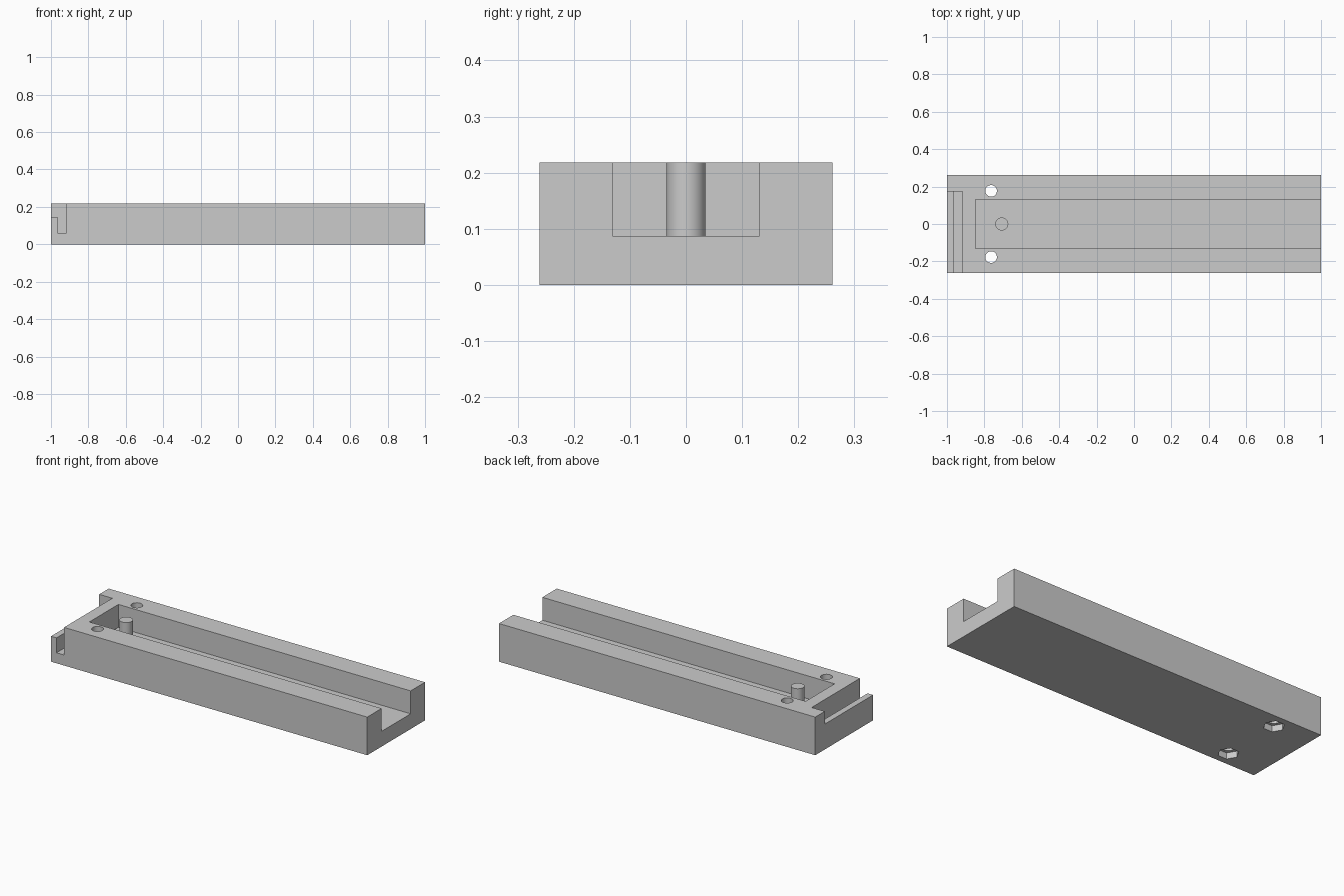
import bpy

cube = bpy.data.objects.get("Cube")
if cube:
    bpy.data.objects.remove(cube, do_unlink=True)

grey = bpy.data.materials.new("light_grey")
grey.use_nodes = True
grey.diffuse_color = (0.6, 0.6, 0.6, 1)
grey.node_tree.nodes["Principled BSDF"].inputs["Base Color"].default_value = (0.6, 0.6, 0.6, 1)

HALF_W, HEIGHT, FLOOR = 0.261, 0.218, 0.087
OVER = 0.1  # how far cutters reach past the surface


def box(name, low, high):
    mid = [(a + b) / 2 for a, b in zip(low, high)]
    bpy.ops.mesh.primitive_cube_add(size=1, location=mid)
    ob = bpy.context.object
    ob.name = name
    ob.scale = [b - a for a, b in zip(low, high)]
    bpy.ops.object.transform_apply(location=True, rotation=False, scale=True)
    return ob


def prism(name, x, y, radius, z0, z1, sides, turn=0):
    bpy.ops.mesh.primitive_cylinder_add(vertices=sides, radius=radius, depth=z1 - z0,
                                        location=(x, y, (z0 + z1) / 2),
                                        rotation=(0, 0, turn))
    ob = bpy.context.object
    ob.name = name
    bpy.ops.object.transform_apply(location=True, rotation=True, scale=True)
    return ob


def cut(target, cutter):
    cutter.hide_render = True
    mod = target.modifiers.new("cut", 'BOOLEAN')
    mod.operation = 'DIFFERENCE'
    mod.solver = 'EXACT'
    mod.object = cutter
    bpy.ops.object.select_all(action='DESELECT')
    target.select_set(True)
    bpy.context.view_layer.objects.active = target
    bpy.ops.object.modifier_apply(modifier=mod.name)
    bpy.data.objects.remove(cutter, do_unlink=True)


def finish(ob):
    ob.data.materials.clear()
    ob.data.materials.append(grey)
    bpy.ops.object.select_all(action='DESELECT')
    ob.select_set(True)
    bpy.context.view_layer.objects.active = ob
    bpy.ops.object.shade_smooth_by_angle(angle=0.5)


# Main block
body = box("channel_body", (-1, -HALF_W, 0), (1, HALF_W, HEIGHT))

# Long channel, open at one end
cut(body, box("channel_cutter", (-0.848, -0.131, FLOOR), (1 + OVER, 0.131, HEIGHT + OVER)))

# Cross slot and the lowered lip outside it, both open at the front
cut(body, box("slot_cutter", (-0.965, -HALF_W - OVER, 0.06), (-0.917, 0.175, HEIGHT + OVER)))
cut(body, box("lip_cutter", (-1 - OVER, -HALF_W - OVER, 0.145), (-0.94, 0.175, HEIGHT + OVER)))

# Screw holes with hexagonal nut pockets underneath
for side in (-1, 1):
    y = side * 0.177
    cut(body, prism("hole_cutter", -0.764, y, 0.031, -OVER, HEIGHT + OVER, 32))
    cut(body, prism("nut_cutter", -0.764, y, 0.055, -OVER, 0.035, 6, 0.5236))
finish(body)

# Round post standing on the channel floor
finish(prism("channel_post", -0.707, 0, 0.035, FLOOR - 0.01, HEIGHT, 32))
